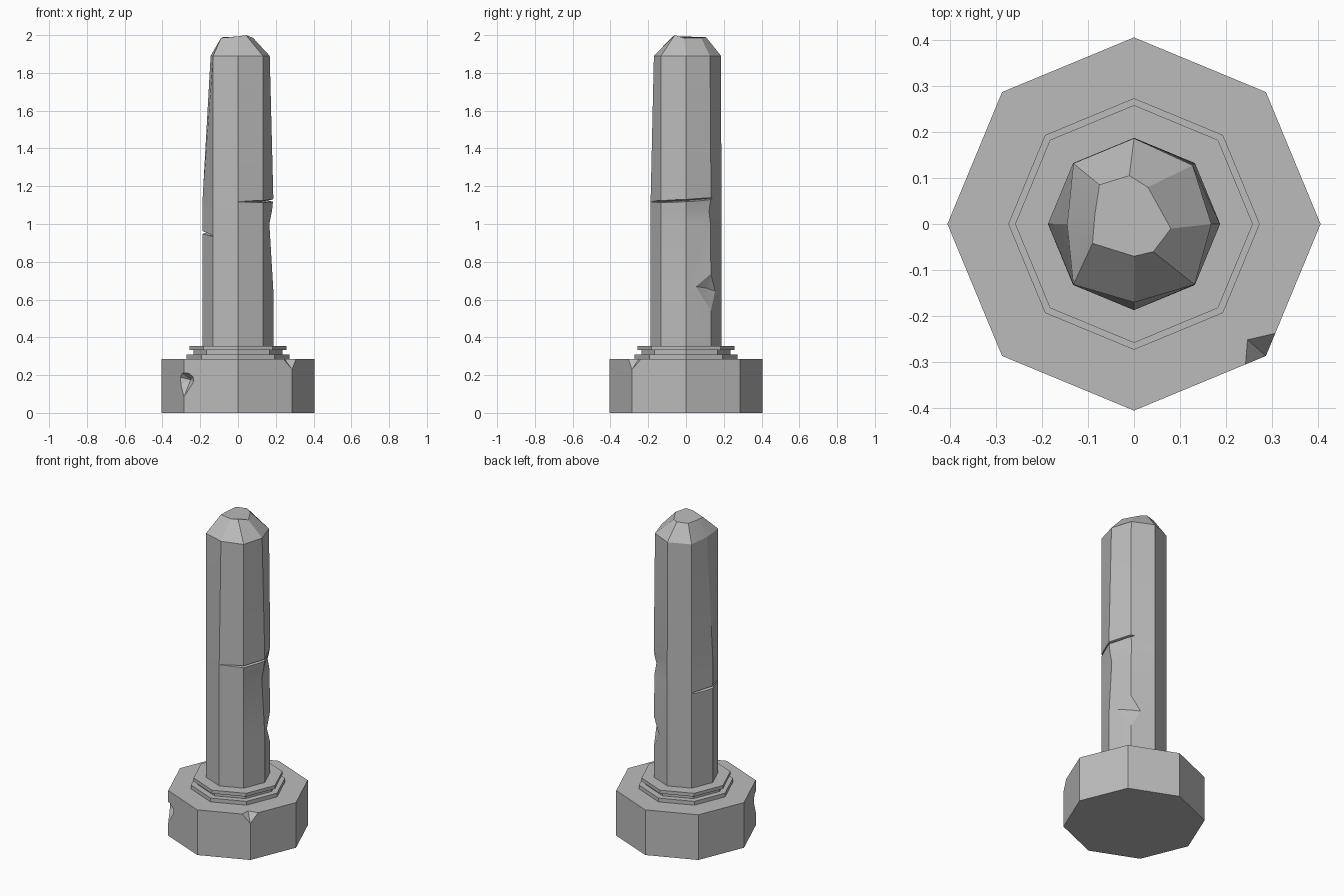
import bpy, bmesh
from math import cos, sin, radians
from mathutils import Vector

if "Cube" in bpy.data.objects:
    bpy.data.objects.remove(bpy.data.objects["Cube"])

stone = bpy.data.materials.new("grey stone")
stone.use_nodes = True
GREY = (0.5, 0.5, 0.5, 1)
stone.diffuse_color = GREY
stone.node_tree.nodes["Principled BSDF"].inputs["Base Color"].default_value = GREY


def polar(angle, r, z):
    return Vector((r * cos(radians(angle)), r * sin(radians(angle)), z))


def finish(bm, name):
    bmesh.ops.recalc_face_normals(bm, faces=bm.faces)
    mesh = bpy.data.meshes.new(name)
    bm.to_mesh(mesh)
    bm.free()
    mesh.materials.append(stone)
    ob = bpy.data.objects.new(name, mesh)
    bpy.context.collection.objects.link(ob)
    return ob


def loft(name, rings):
    """Skin closed rings of points and cap both ends."""
    bm = bmesh.new()
    rows = [[bm.verts.new(p) for p in ring] for ring in rings]
    n = len(rows[0])
    for a, b in zip(rows, rows[1:]):
        for i in range(n):
            j = (i + 1) % n
            bm.faces.new((a[i], a[j], b[j], b[i]))
    bm.faces.new(rows[0])
    bm.faces.new(rows[-1])
    return finish(bm, name)


def octagon(z, r, **moved):
    """Ring of eight corners; moved gives other radii, such as a180=0.15."""
    return [polar(a, moved.get(f"a{a}", r), z) for a in range(0, 360, 45)]


def hull(name, points):
    bm = bmesh.new()
    for p in points:
        bm.verts.new(p)
    out = bmesh.ops.convex_hull(bm, input=bm.verts)
    bmesh.ops.delete(bm, geom=list(set(out["geom_interior"] + out["geom_unused"])), context="VERTS")
    return finish(bm, name)


def crack(name, stations, gap):
    """Wedge that follows stations of (angle, inner radius, z)."""
    return loft(name, [(polar(a, r, z), polar(a, 0.26, z - gap), polar(a, 0.26, z + gap))
                       for a, r, z in stations])


def carve(ob, cutters):
    for c in cutters:
        c.hide_render = True
        mod = ob.modifiers.new("cut", "BOOLEAN")
        mod.operation = "DIFFERENCE"
        mod.solver = "EXACT"
        mod.object = c
    graph = bpy.context.evaluated_depsgraph_get()
    mesh = bpy.data.meshes.new_from_object(ob.evaluated_get(graph))
    ob.modifiers.clear()
    ob.data = mesh
    for c in cutters:
        bpy.data.objects.remove(c)


# Heavy octagonal base with a chipped top corner and a gouged side corner
base = loft("base", [octagon(0, 0.405), octagon(0.285, 0.405)])
chip = hull("corner_chip", [(0.24, -0.31, 0.287), (0.31, -0.235, 0.287), (0.245, -0.25, 0.287),
                            (0.286, -0.286, 0.23), (0.36, -0.36, 0.29), (0.36, -0.36, 0.24)])
gouge = hull("side_gouge", [polar(225, 0.355, 0.175), polar(225, 0.41, 0.075),
                            polar(214, 0.42, 0.2), polar(236, 0.41, 0.2),
                            polar(221, 0.40, 0.212), polar(230, 0.40, 0.212),
                            polar(235, 0.40, 0.16), polar(217, 0.41, 0.14),
                            polar(225, 0.50, 0.22), polar(225, 0.50, 0.08)])
carve(base, [chip, gouge])

# Thin stepped collar
for name, r, low, high in (("lower_step", 0.273, 0.28, 0.309),
                           ("middle_step", 0.235, 0.30, 0.335),
                           ("upper_step", 0.258, 0.332, 0.353)):
    loft(name, [octagon(low, r), octagon(high, r)])

# Weathered shaft, with corners worn back at different heights, and a broken tip
tip = [(0.08, -0.01, 1.985), (0.03, 0.08, 1.985), (-0.01, 0.105, 1.99), (-0.075, 0.085, 1.99),
       (-0.085, 0.02, 1.987), (-0.09, -0.042, 1.985), (0, -0.07, 1.993), (0.042, -0.06, 2.0)]
shaft = loft("shaft", [
    octagon(0.34, 0.187),
    octagon(0.65, 0.187),
    octagon(1.0, 0.187, a0=0.166, a45=0.183),
    octagon(1.07, 0.187, a0=0.18, a45=0.172),
    octagon(1.14, 0.187),
    octagon(1.89, 0.186, a0=0.168, a45=0.18, a180=0.145, a270=0.17),
    [Vector(p) for p in tip]])
cuts = [
    crack("upper_crack", [(270, 0.186, 1.118), (315, 0.162, 1.118), (360, 0.158, 1.124),
                          (405, 0.165, 1.134), (412, 0.18, 1.136)], 0.022),
    crack("lower_crack", [(134, 0.184, 0.95), (150, 0.155, 0.95), (180, 0.165, 0.955),
                          (205, 0.155, 0.945), (226, 0.186, 0.935)], 0.03),
    hull("edge_notch", [polar(45, 0.155, 0.66), polar(45, 0.19, 0.745), polar(14, 0.179, 0.67),
                        polar(66, 0.18, 0.64), polar(45, 0.19, 0.53),
                        polar(40, 0.30, 0.74), polar(40, 0.30, 0.56)]),
]
carve(shaft, cuts)

# Soft shading on the worn shaft, crisp edges kept
bpy.ops.object.select_all(action="DESELECT")
shaft.select_set(True)
bpy.context.view_layer.objects.active = shaft
bpy.ops.object.shade_smooth_by_angle(angle=radians(20))
